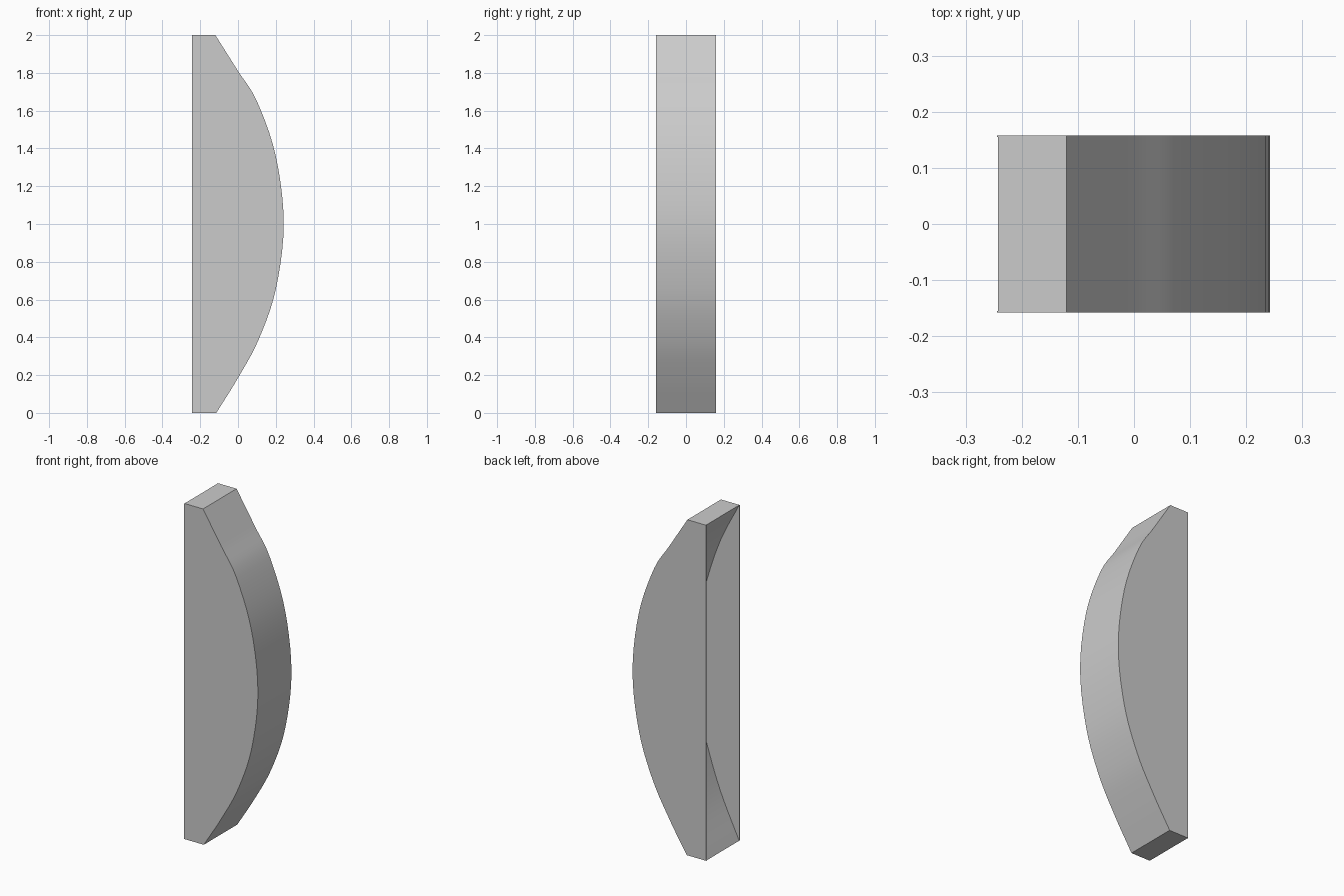
import bpy, bmesh
from mathutils import Vector

if "Cube" in bpy.data.objects:
    bpy.data.objects.remove(bpy.data.objects["Cube"])

HALF = 0.158   # half width in y
SKIN = 0.003   # side panel thickness


def smooth_path(pts, steps=5):
    """Catmull-Rom curve through (x, z) points."""
    p = [Vector(a) for a in pts]
    p = [2 * p[0] - p[1]] + p + [2 * p[-1] - p[-2]]
    out = []
    for i in range(1, len(p) - 2):
        a, b, c, d = p[i - 1:i + 3]
        for s in range(steps):
            t = s / steps
            out.append(0.5 * (2 * b + (c - a) * t + (2 * a - 5 * b + 4 * c - d) * t**2
                              + (3 * b - a - 3 * c + d) * t**3))
    return out + [p[-2]]


def slab(name, profile, y0, y1):
    """Extrude an (x, z) outline from y0 to y1."""
    bm = bmesh.new()
    face = bm.faces.new([bm.verts.new((x, y0, z)) for x, z in profile])
    ext = bmesh.ops.extrude_face_region(bm, geom=[face])
    verts = [v for v in ext["geom"] if isinstance(v, bmesh.types.BMVert)]
    bmesh.ops.translate(bm, verts=verts, vec=(0, y1 - y0, 0))
    bmesh.ops.recalc_face_normals(bm, faces=bm.faces)
    mesh = bpy.data.meshes.new(name)
    bm.to_mesh(mesh)
    bm.free()
    ob = bpy.data.objects.new(name, mesh)
    bpy.context.collection.objects.link(ob)
    bpy.ops.object.select_all(action='DESELECT')
    ob.select_set(True)
    bpy.context.view_layer.objects.active = ob
    bpy.ops.object.shade_smooth_by_angle(angle=0.5)
    return ob


outer = smooth_path([(-0.115, 0), (0.0, 0.185), (0.11, 0.39), (0.2, 0.655), (0.242, 1.0),
                     (0.2, 1.36), (0.1, 1.65), (0.0, 1.81), (-0.12, 2)])
inner = smooth_path([(-0.242, 0), (-0.12, 0.26), (-0.03, 0.52), (0.045, 0.8), (0.062, 1.0),
                     (0.045, 1.2), (-0.03, 1.5), (-0.12, 1.76), (-0.242, 2)])

# Thick bowed bar
slab("bowed_bar", outer + inner[::-1], -HALF, HALF)

# Thin side panels closing the hollow behind the bar, open on the left
panel = inner + [Vector((-0.244, 2)), Vector((-0.244, 0))]
slab("front_panel", panel, -HALF, -HALF + SKIN)
slab("back_panel", panel, HALF - SKIN, HALF)
